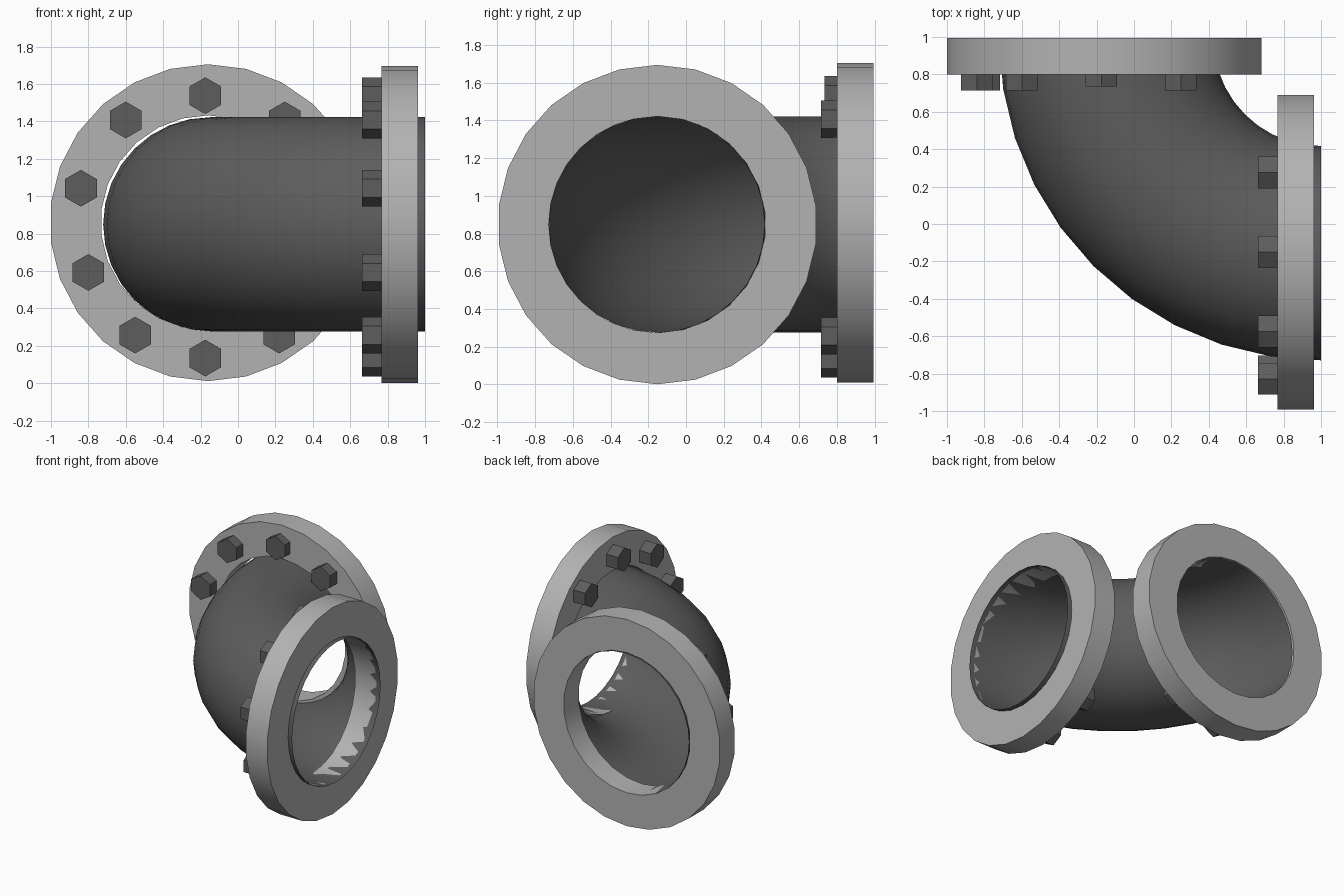
import bpy, bmesh
from math import sin, cos, pi, radians

if "Cube" in bpy.data.objects:
    bpy.data.objects.remove(bpy.data.objects["Cube"])


def material(name, v):
    m = bpy.data.materials.new(name)
    m.diffuse_color = (v, v, v, 1)
    m.use_nodes = True
    m.node_tree.nodes["Principled BSDF"].inputs["Base Color"].default_value = m.diffuse_color
    return m


dark = material("dark_metal", 0.11)
grey = material("grey_metal", 0.45)


def make_object(name, bm, mat):
    """Mesh object, smooth shaded except across sharp edges."""
    bmesh.ops.recalc_face_normals(bm, faces=bm.faces)
    for f in bm.faces:
        f.smooth = True
    for e in bm.edges:
        if len(e.link_faces) == 2 and e.calc_face_angle() > radians(30):
            e.smooth = False
    me = bpy.data.meshes.new(name)
    bm.to_mesh(me)
    bm.free()
    me.materials.append(mat)
    ob = bpy.data.objects.new(name, me)
    bpy.context.collection.objects.link(ob)


def ring(bm, axis, centre, depth, r, n):
    """Circle of verts facing the x or y axis, first vertex pointing up."""
    vs = []
    for i in range(n):
        a = 2 * pi * i / n
        u, z = centre[0] + r * sin(a), centre[1] + r * cos(a)
        vs.append(bm.verts.new((depth, u, z) if axis == 'x' else (u, depth, z)))
    return vs


def bridge(bm, a, b):
    n = len(a)
    for i in range(n):
        bm.faces.new((a[i], a[(i + 1) % n], b[(i + 1) % n], b[i]))


def flange(name, axis, centre, d0, d1):
    bm = bmesh.new()
    loops = [ring(bm, axis, centre, d, r, 26)
             for d, r in ((d0, 0.574), (d0, 0.847), (d1, 0.847), (d1, 0.574))]
    for i in range(4):
        bridge(bm, loops[i], loops[(i + 1) % 4])
    make_object(name, bm, grey)


def bolt(name, axis, centre, d0, d1):
    bm = bmesh.new()
    a = ring(bm, axis, centre, d0, 0.098, 6)
    b = ring(bm, axis, centre, d1, 0.098, 6)
    bridge(bm, a, b)
    bm.faces.new(a)
    bm.faces.new(b)
    make_object(name, bm, dark)


# Elbow pipe: open quarter-torus
bm = bmesh.new()
loops = []
for j in range(11):
    t = j * pi / 20
    loop = []
    for i in range(32):
        a = 2 * pi * i / 32
        r = 1.148 + 0.573 * cos(a)
        loop.append(bm.verts.new((1 - r * cos(t), 0.992 - r * sin(t), 0.849 + 0.573 * sin(a))))
    loops.append(loop)
for a, b in zip(loops, loops[1:]):
    bridge(bm, a, b)
make_object("elbow_pipe", bm, dark)

# Flanges at both ends
flange("back_flange", 'y', (-0.16, 0.858), 0.800, 0.994)
flange("right_flange", 'x', (-0.152, 0.848), 0.768, 0.962)

# Hex bolts on the inner faces, only where there is room outside the bend
spots = [(-0.175, 1.537), (-0.60, 1.407), (-0.84, 1.042), (-0.80, 0.592),
         (-0.55, 0.257), (-0.175, 0.134), (0.22, 0.257), (0.25, 1.407)]
for k, (u, z) in enumerate(spots):
    bolt(f"back_bolt_{k + 1}", 'y', (u, z), 0.735 if k == 0 else 0.715, 0.803)
    bolt(f"right_bolt_{k + 1}", 'x', (u + (0.012 if u < -0.7 else 0.025), z), 0.662, 0.766)
